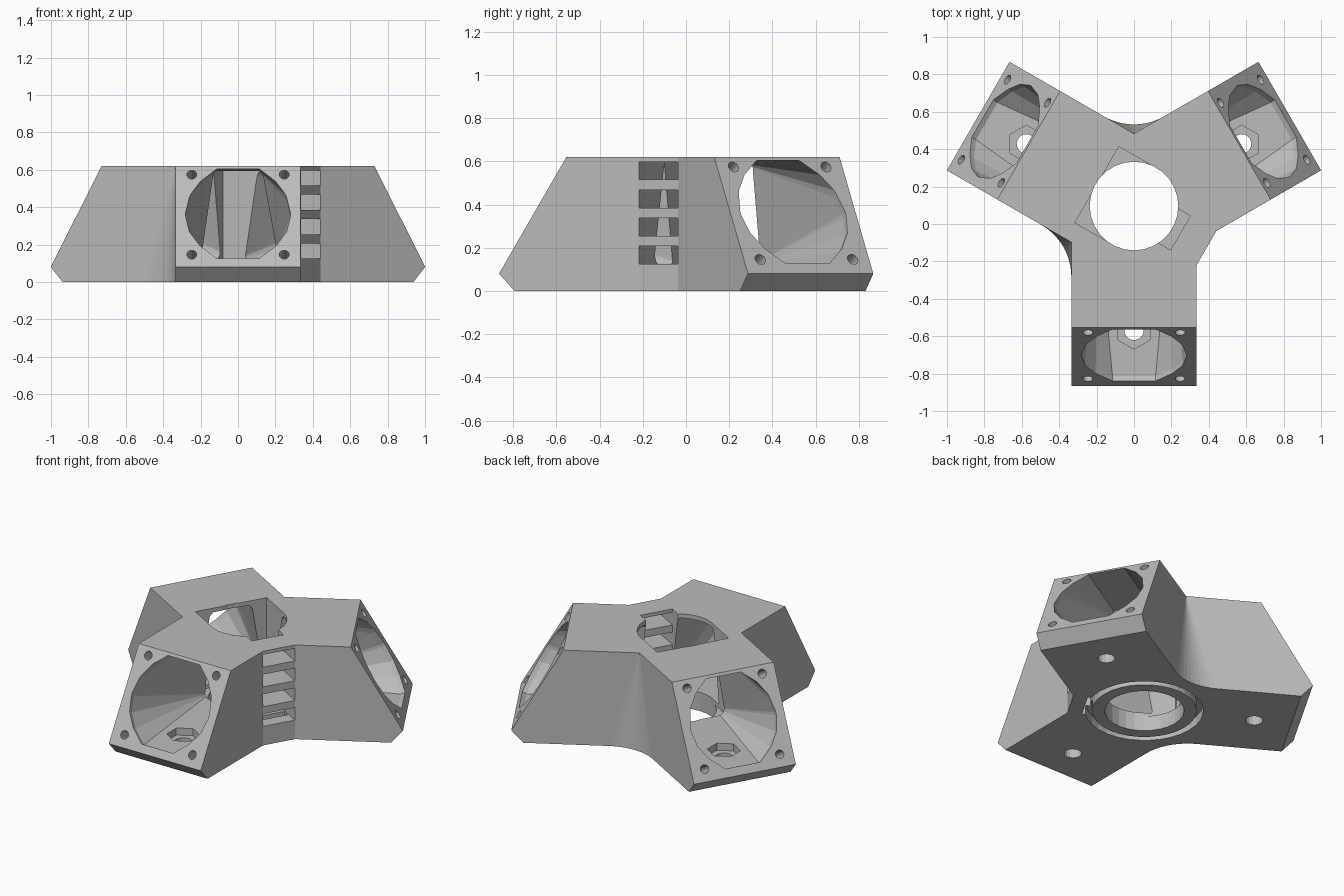
import bpy, bmesh, math
from mathutils import Matrix, Vector

if "Cube" in bpy.data.objects:
    bpy.data.objects.remove(bpy.data.objects["Cube"])

CENTRE = Matrix.Translation((0, 0.096, 0))
ARMS = (-90, 30, 150)
VENT = -30
HALF, TOP = 0.335, 0.62

grey = bpy.data.materials.new("plain grey")
grey.use_nodes = True
grey.diffuse_color = (0.5, 0.5, 0.5, 1)
grey.node_tree.nodes["Principled BSDF"].inputs["Base Color"].default_value = grey.diffuse_color


def spot(angle, r, s, z):
    """Point at radius r, sideways s and height z in the frame of a spoke."""
    return CENTRE @ Matrix.Rotation(math.radians(angle), 4, "Z") @ Vector((r, s, z))


def finish(bm, name):
    bmesh.ops.recalc_face_normals(bm, faces=bm.faces)
    mesh = bpy.data.meshes.new(name)
    bm.to_mesh(mesh)
    bm.free()
    mesh.materials.append(grey)
    obj = bpy.data.objects.new(name, mesh)
    bpy.context.collection.objects.link(obj)
    return obj


# Three-armed body: rings of points, walked anticlockwise
def build_body():
    bm = bmesh.new()
    new = lambda *p: bm.verts.new(spot(*p))
    corner_r = HALF / math.sin(math.radians(60))
    fillet = 0.32
    tips, corners = [], []
    for a in ARMS:
        tips.append([[new(a, r, s, z) for r, z in ((0.89, 0), (0.962, 0.08), (0.65, TOP))]
                     for s in (-HALF, HALF)])
        c = a + 60
        if c == VENT:
            low = [new(c, 0.448, s, 0) for s in (-0.105, 0.105)]
            high = [new(c, 0.448, s, TOP) for s in (-0.105, 0.105)]
        else:
            mid = corner_r + fillet / math.sin(math.radians(60))
            turn = [math.radians(-30 + 60 * i / 10) for i in range(11)]
            low = [new(c, mid - fillet * math.cos(t), fillet * math.sin(t), 0) for t in turn]
            high = [new(c, corner_r, 0, TOP)]
        corners.append((low, high))
    bottom, top = [], []
    for i, (right, left) in enumerate(tips):
        low, high = corners[i]
        bm.faces.new((right[0], left[0], left[1], right[1]))
        bm.faces.new((right[1], left[1], left[2], right[2]))
        bm.faces.new((left[0], low[0], high[0], left[2], left[1]))
        nxt = tips[(i + 1) % 3][0]
        bm.faces.new((low[-1], nxt[0], nxt[1], nxt[2], high[-1]))
        for p, q in zip(low, low[1:]):
            bm.faces.new((p, q, *reversed(high)))
        bottom += [right[0], left[0], *low]
        top += [right[2], left[2], *high]
    bm.faces.new(bottom[::-1])
    bm.faces.new(top)
    return finish(bm, "three_way_duct_body")


body = build_body()


def combine(points, name, operation="DIFFERENCE"):
    """Cut or add the convex hull of some points."""
    bm = bmesh.new()
    for p in points:
        bm.verts.new(p)
    bmesh.ops.convex_hull(bm, input=bm.verts[:])
    bmesh.ops.dissolve_limit(bm, angle_limit=0.01, verts=bm.verts[:], edges=bm.edges[:])
    tool = finish(bm, name)
    tool.hide_render = True
    mod = body.modifiers.new(name, "BOOLEAN")
    mod.operation, mod.solver, mod.object = operation, "EXACT", tool
    bpy.context.view_layer.objects.active = body
    bpy.ops.object.modifier_apply(modifier=name)
    bpy.data.objects.remove(tool)


def box(angle, r0, r1, half, z0, z1):
    return [spot(angle, r, s, z) for r in (r0, r1) for s in (-half, half) for z in (z0, z1)]


def ring(radius, n):
    return [(radius * math.cos(math.tau * i / n), radius * math.sin(math.tau * i / n))
            for i in range(n)]


def upright(angle, r, radius, n, z0, z1):
    return [spot(angle, r + x, y, z) for x, y in ring(radius, n) for z in (z0, z1)]


# Sloping mounting face frame: u across, v up the slope, d outwards
def on_face(angle, u, v, d):
    return spot(angle, 0.80 - 0.5 * v + 0.866 * d, u, 0.36 + 0.866 * v + 0.5 * d)


# Ring groove under the middle
combine(upright(0, 0, 0.353, 32, -0.1, 0.06), "groove")
combine(upright(0, 0, 0.312, 32, 0, 0.075), "groove_core", "UNION")

# Fan openings narrowing towards the middle, with nut pockets and screw holes
RIM = [(sx * u, sy * v) for u, v in ((0.115, 0.27), (0.205, 0.19), (0.26, 0.105), (0.28, 0.01))
       for sx in (-1, 1) for sy in (-1, 1)]
for a in ARMS:
    duct = [on_face(a, u, v, d) for u, v in RIM for d in (-0.03, 0.02)]
    duct += [spot(a, 0.12, s * w, z) for s in (-1, 1) for w, z in ((0.115, 0.59), (0.19, 0.125))]
    combine(duct, "fan_duct")
    combine(upright(a, 0.665, 0.1, 6, 0.07, 0.25), "nut_pocket")
    combine(upright(a, 0.665, 0.052, 16, -0.1, 0.2), "base_screw_hole")
    for u in (-0.247, 0.247):
        for v in (-0.247, 0.247):
            combine([on_face(a, u + x, v + y, d) for x, y in ring(0.027, 12)
                     for d in (-0.12, 0.05)], "fan_screw_hole")

# Central shaft with its square side and the vent recess
combine(upright(0, 0, 0.237, 28, -0.1, 0.8), "shaft")
combine(box(150, 0, 0.229, 0.235, 0.1, 0.8), "square_side")
combine(box(VENT, 0.1, 0.287, 0.105, 0.1, 0.8), "vent_recess")
combine(box(VENT, 0.31, 0.36, 0.1, -0.1, 0.17), "groove_notch")

# Four vent slots
for i in range(4):
    z = 0.125 + 0.13 * i
    combine(box(VENT, 0.1, 0.6, 0.1045, z, z + 0.082), "vent_slot")
